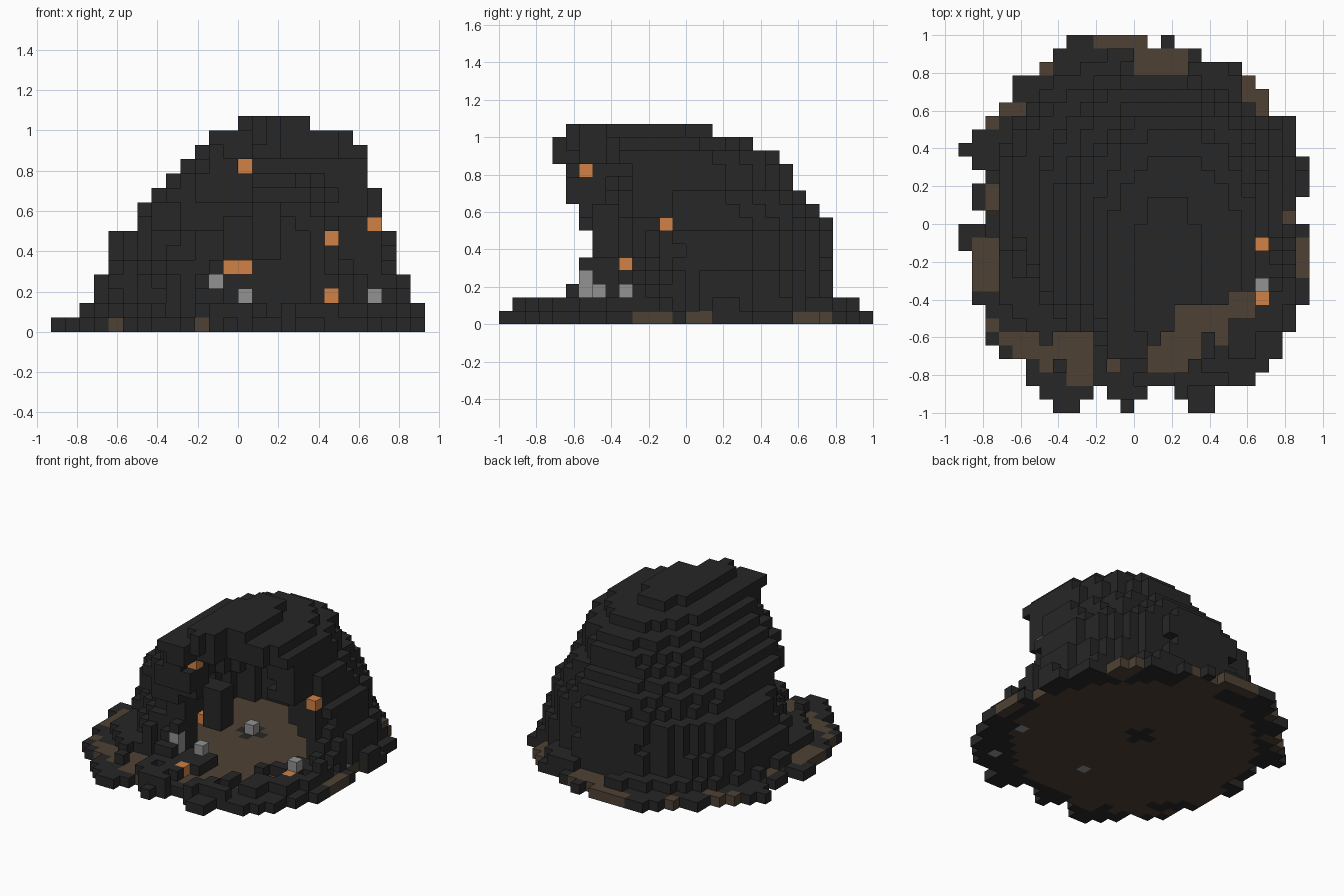
import bpy
import bmesh
import random
from mathutils import Vector

random.seed(4)
UNIT = 1 / 14

cube = bpy.data.objects.get("Cube")
if cube:
    bpy.data.objects.remove(cube, do_unlink=True)


def material(name, colour):
    mat = bpy.data.materials.new(name)
    mat.use_nodes = True
    mat.diffuse_color = (*colour, 1)
    mat.node_tree.nodes["Principled BSDF"].inputs["Base Color"].default_value = (*colour, 1)
    return mat


ROCK = material("charcoal rock", (.02, .02, .02))
SOIL = material("brown soil", (.076, .053, .035))
EMBER = material("orange ember", (.64, .22, .058))
STONE = material("pale stone", (.29, .29, .29))

grid = {}   # block position -> part name


def fill(part, x0, x1, y0, y1, z0, z1):
    for x in range(x0, x1):
        for y in range(y0, y1):
            for z in range(z0, z1):
                grid[x, y, z] = part


def inside(x, y, left, right, front, back, shrink=0, power=2.0):
    """Distance measure inside a rounded layer outline; under 1 is inside."""
    a, b = (right - left) / 2 - shrink, (back - front) / 2 - shrink
    if a <= 0 or b <= 0:
        return 9
    u = abs(x + .5 - (left + right) / 2) / a
    v = abs(y + .5 - (front + back) / 2) / b
    return u ** power + v ** power


# Ground slab: ragged outline, soil in the middle, rock and soil patches at the rim
LEFT = [-6, -7, -8, -8, -10, -11, -11, -11, -12, -12, -12, -12, -13, -13,
        -11, -12, -12, -11, -12, -13, -12, -11, -10, -9, -9, -7, -6, -5]
RIGHT = [6, 6, 9, 10, 11, 11, 12, 12, 13, 13, 13, 13, 13, 13,
         12, 12, 13, 13, 13, 12, 12, 12, 10, 10, 9, 8, 5, 3]
PATCHES = [(-3, 1, 13, 14), (0, 4, 11, 13), (8, 10, 8, 11), (-10, -8, 8, 9),
           (-11, -10, 7, 8), (-7, -6, 11, 12), (-11, -10, 1, 3), (-12, -10, -5, -1),
           (-11, -10, -8, -7), (-10, -7, -9, -8), (-9, -7, -10, -9), (-6, -3, -10, -8),
           (-7, -6, -11, -9), (-5, -3, -12, -10), (-2, -1, -11, -10), (1, 4, -11, -9),
           (2, 5, -10, -8), (3, 7, -8, -6), (6, 7, -9, -8), (7, 9, -7, -5),
           (12, 13, -4, -1), (11, 12, 0, 2)]


def in_patch(x, y):
    return any(a <= x < b and c <= y < d for a, b, c, d in PATCHES)


for row, (left, right) in enumerate(zip(LEFT, RIGHT)):
    y = row - 14
    for x in range(left, right):
        middle = inside(x, y, -12, 12, -12, 12) < .87
        grid[x, y, 0] = "soil_floor" if middle or in_patch(x, y) else "rock_rim"
grid[-3, -12, 0] = "soil_floor"
# gaps between the front and back teeth of the slab
for x0, x1, y in [(-4, -1, -14), (0, 4, -14), (-3, -2, -13), (1, 3, -13), (1, 2, 13)]:
    for x in range(x0, x1):
        grid.pop((x, y, 0), None)

# Low rubble ring on the rim and across the mouth
for (x, y, z), owner in list(grid.items()):
    ring = inside(x, y, -11, 13, -13, 13)
    start = .38 if x > -2 and y < -2 else .5
    if start < ring < 1 and not in_patch(x, y):
        if owner == "soil_floor" or random.random() < .75:
            grid[x, y, 1] = "rubble"
fill("rubble", -3, -1, -9, -8, 1, 3)
fill("rubble", -5, -4, -8, -7, 1, 4)
fill("rubble", -2, 2, -9, -6, 1, 2)
fill("rubble", -1, 1, -11, -9, 1, 2)

# Leaning dome with a hollow and a mouth, layer by layer
DOME = [(-10, 12, -8, 11)] * 3 + [(-9, 11, -8, 11)] + [(-9, 11, -7, 11)] * 2 + [
    (-7, 10, -8, 11), (-7, 10, -8, 10), (-6, 10, -9, 9), (-5, 9, -9, 8),
    (-4, 9, -9, 8), (-3, 9, -10, 7), (-2, 8, -10, 5), (0, 5, -9, 2)]


def in_mouth(x, y, z):
    if z > 7 and x >= 9 and y < -1:
        return True
    if z < 8:
        return x >= -1 and y < -2
    if z < 12:
        return x >= 1 and y < -4
    if x >= 7 and y < -5 or z == 12 and x >= 1 and y < -8:
        return True
    return x >= max(1, min(3, 11 + y)) and y < -6


for z, layer in enumerate(DOME, start=1):
    for x in range(layer[0], layer[1]):
        for y in range(layer[2], layer[3]):
            rough = random.uniform(-.06, .06) if y < 0 else 0
            bulge = 3.6 if y < -1 and z > 6 else 2.1
            solid = inside(x, y, *layer, power=bulge) < 1 + rough
            hollow = z < 11 and inside(x, y, *layer, shrink=2.6) < 1
            if solid and not hollow and not in_mouth(x, y, z):
                grid[x, y, z] = "dome"
# lip at the top and a rock hanging at the left of the mouth
fill("dome", -2, 1, -10, -8, 13, 14)
fill("dome", -1, 0, -10, -8, 12, 13)
fill("dome", -2, 0, -9, -7, 9, 12)
fill("dome", 1, 3, -7, -5, 5, 9)
for y in (-10, -9):
    grid.pop((0, y, 11), None)

# Boulders at the right side of the mouth
for x, y, z in [(10, -4, 1), (10, -3, 1), (11, -5, 1), (10, -3, 2), (11, -4, 2),
                (9, -5, 1), (9, -7, 1), (10, -6, 1)]:
    grid[x, y, z] = "rubble"
# notch that bares the soil at the right side
for z in (1, 2, 3):
    grid.pop((11, 0, z), None)

# Loose stones, some set in the floor
for x, y, z in [(9, -5, 0), (9, -5, 2), (0, -7, 0), (0, -7, 2), (8, -10, 0),
                (-2, -8, 2), (-2, -8, 3), (0, 1, 1)]:
    grid[x, y, z] = "stones"

# Dark rock in the middle of the floor
fill("rock_rim", -1, 2, 1, 2, 0, 1)
fill("rock_rim", 0, 1, 0, 3, 0, 1)

# Embers among the rubble, at the mouth edge and on the inner wall
for x, y, z in [(9, -6, 1), (0, -10, 1), (-1, -5, 4), (0, -5, 4), (0, -8, 11), (9, -2, 7)]:
    grid[x, y, z] = "embers"
grid[0, -11, 1] = "rubble"
for x, z in [(6, 6), (6, 2)]:
    for y in range(-10, 12):
        if (x, y, z) in grid:
            grid[x, y, z] = "embers"
            break


# Skin each part with the outer faces of its blocks
def build(part, mat):
    bm = bmesh.new()
    corners = {}

    def corner(p):
        key = tuple(round(c) for c in p)
        if key not in corners:
            corners[key] = bm.verts.new(Vector(key) * UNIT)
        return corners[key]

    for cell, owner in grid.items():
        if owner != part:
            continue
        centre = Vector(cell) + Vector((.5, .5, .5))
        for axis in range(3):
            for sign in (-1, 1):
                n = Vector((0, 0, 0))
                n[axis] = sign
                if tuple(round(c) for c in Vector(cell) + n) in grid:
                    continue
                u = Vector((n.y, n.z, n.x))
                v = n.cross(u)
                mid = centre + n / 2
                ring = [mid + (a * u + b * v) / 2
                        for a, b in ((-1, -1), (1, -1), (1, 1), (-1, 1))]
                bm.faces.new([corner(p) for p in ring])
    mesh = bpy.data.meshes.new(part)
    bm.to_mesh(mesh)
    bm.free()
    mesh.materials.append(mat)
    bpy.context.collection.objects.link(bpy.data.objects.new(part, mesh))


for part, mat in [("soil_floor", SOIL), ("rock_rim", ROCK), ("rubble", ROCK),
                  ("dome", ROCK), ("stones", STONE), ("embers", EMBER)]:
    build(part, mat)
